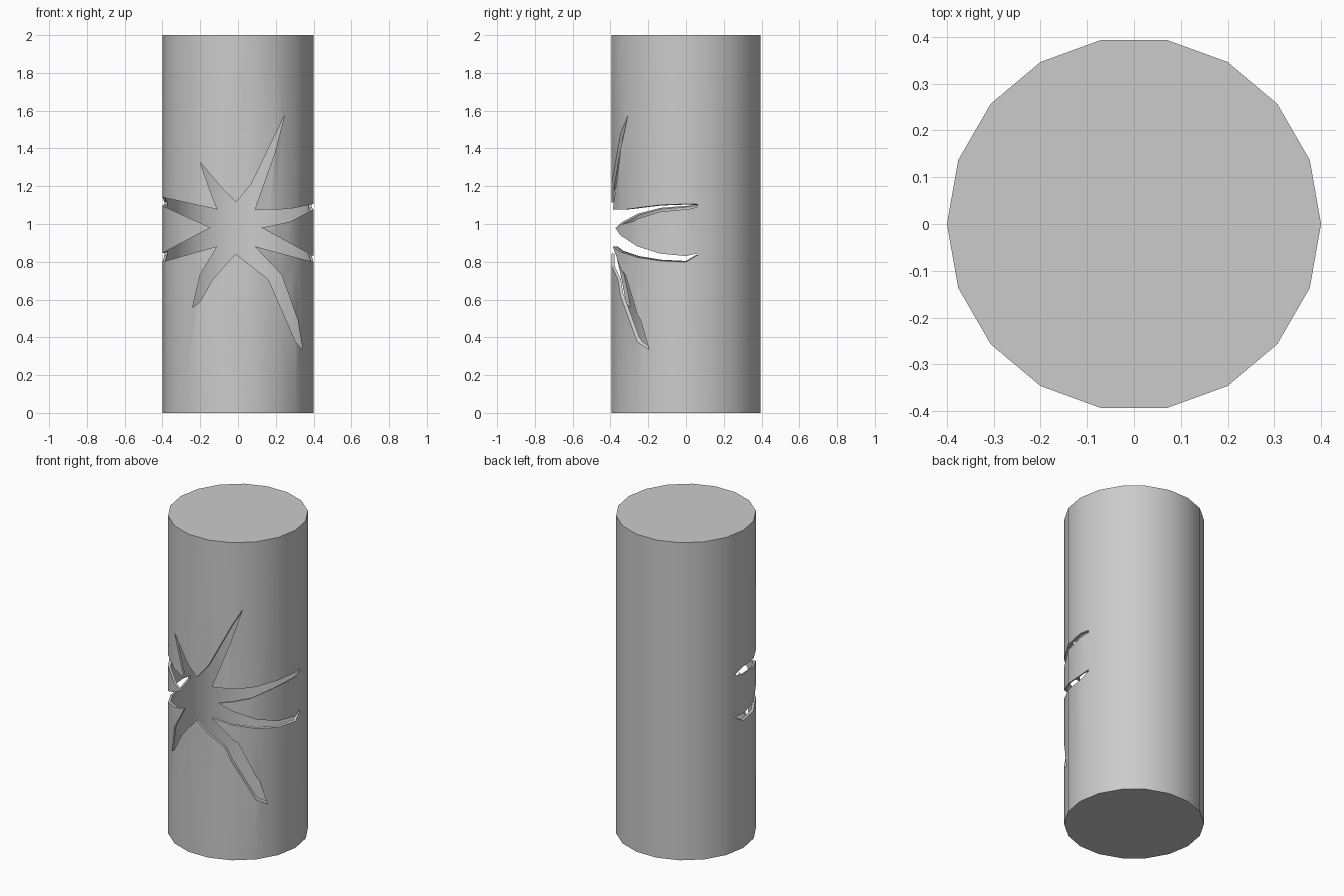
import bpy, bmesh, math

if "Cube" in bpy.data.objects:
    bpy.data.objects.remove(bpy.data.objects["Cube"])

R, H, WALL, SIDES = 0.4, 2.0, 0.015, 18


def new_object(name, bm):
    mesh = bpy.data.meshes.new(name)
    bm.to_mesh(mesh)
    bm.free()
    ob = bpy.data.objects.new(name, mesh)
    bpy.context.scene.collection.objects.link(ob)
    return ob


def add_drum(bm, r, z0, z1, inward=False):
    rings = [[bm.verts.new((r * math.cos(2 * math.pi * i / SIDES),
                            r * math.sin(2 * math.pi * i / SIDES), z))
              for i in range(SIDES)] for z in (z0, z1)]
    faces = [bm.faces.new(rings[0][::-1]), bm.faces.new(rings[1])]
    for i in range(SIDES):
        j = (i + 1) % SIDES
        faces.append(bm.faces.new((rings[0][i], rings[0][j], rings[1][j], rings[1][i])))
    if inward:
        bmesh.ops.reverse_faces(bm, faces=faces)


# Hollow closed column: outer skin plus inward-facing inner skin
bm = bmesh.new()
add_drum(bm, R, 0, H)
add_drum(bm, R - WALL, WALL, H - WALL, inward=True)
column = new_object("burst_column", bm)

# Jagged burst outline (x, z), clockwise from the top notch
E = 0.415
star = [(-0.01, 1.115), (0.07, 1.21), (0.247, 1.576), (0.194, 1.374), (0.088, 1.077),
        (0.225, 1.077), (0.29, 1.083), (E, 1.109), (E, 1.086), (0.278, 1.013), (0.125, 0.98),
        (E, 0.822), (E, 0.794), (0.088, 0.882), (0.23, 0.732), (0.316, 0.493),
        (0.342, 0.334), (0.305, 0.377), (0.162, 0.706), (-0.013, 0.843),
        (-0.135, 0.706), (-0.2, 0.589), (-0.241, 0.557), (-0.2, 0.732), (-0.109, 0.882),
        (-E, 0.796), (-E, 0.838), (-0.146, 0.981),
        (-E, 1.103), (-E, 1.145), (-0.109, 1.077), (-0.146, 1.172),
        (-0.2, 1.326), (-0.088, 1.194)]
# Side slots pinch to a point just behind the silhouette
pinch = {7: 1.11, 8: 1.108, 11: 0.831, 12: 0.829,
         25: 0.829, 26: 0.831, 28: 1.119, 29: 1.121}

bm = bmesh.new()
layers = []
for k, y in enumerate((-0.6, 0.0, 0.06)):
    layers.append([bm.verts.new((x, y, pinch.get(i, z) if k == 2 else z))
                   for i, (x, z) in enumerate(star)])
bm.faces.new(layers[0])
bm.faces.new(layers[2][::-1])
for a, b in zip(layers, layers[1:]):
    for i in range(len(star)):
        j = (i + 1) % len(star)
        bm.faces.new((a[i], b[i], b[j], a[j]))
bmesh.ops.triangulate(bm, faces=bm.faces[:])
bmesh.ops.recalc_face_normals(bm, faces=bm.faces[:])
cutter = new_object("burst_cutter", bm)
cutter.hide_render = True

# Cut the burst through the front wall, using the first solver that succeeds
mod = column.modifiers.new("burst_cut", 'BOOLEAN')
mod.operation = 'DIFFERENCE'
mod.object = cutter
result = None
for solver in ('MANIFOLD', 'EXACT', 'FLOAT'):
    mod.solver = solver
    bpy.context.view_layer.update()
    dg = bpy.context.evaluated_depsgraph_get()
    mesh = bpy.data.meshes.new_from_object(column.evaluated_get(dg))
    if len(mesh.polygons) > 2 * (SIDES + 2):
        result = mesh
        break
column.modifiers.clear()
if result:
    column.data = result
bpy.data.objects.remove(cutter, do_unlink=True)

# Smooth round wall, crisp rims
column.data.shade_smooth()
column.data.set_sharp_from_angle(angle=math.radians(30))
column.data.update()
